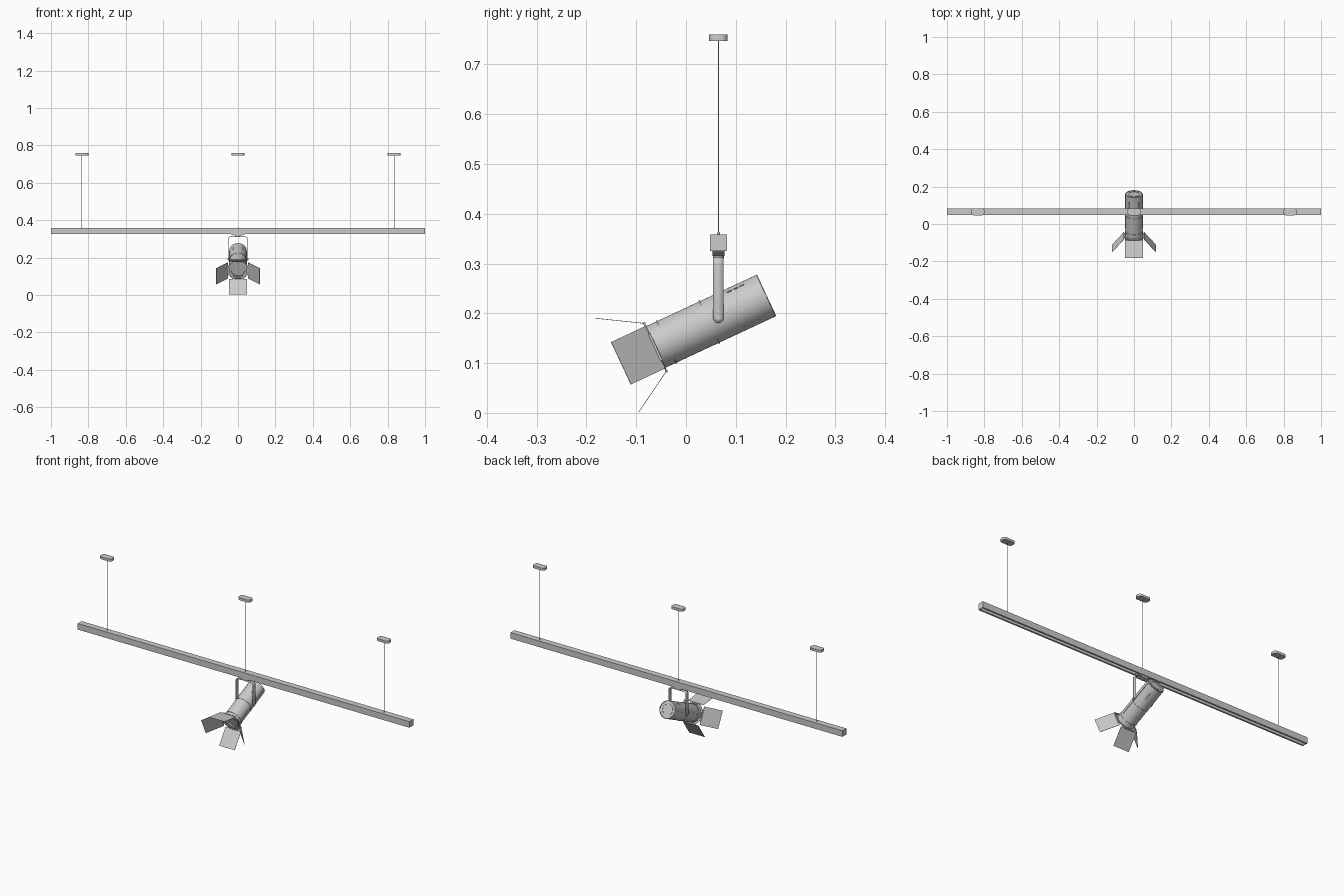
import bpy, bmesh, math
from mathutils import Matrix, Vector

if "Cube" in bpy.data.objects:
    bpy.data.objects.remove(bpy.data.objects["Cube"])

TILT = math.radians(25)
PIVOT = Vector((0, 0.065, 0.191))
LAMP = Matrix.Translation(PIVOT) @ Matrix.Rotation(TILT, 4, 'X')   # local -y is the beam direction


def finish(name, bm, mat=None, smooth=True):
    bmesh.ops.recalc_face_normals(bm, faces=bm.faces)
    me = bpy.data.meshes.new(name)
    bm.to_mesh(me)
    bm.free()
    ob = bpy.data.objects.new(name, me)
    bpy.context.collection.objects.link(ob)
    if mat is not None:
        me.transform(mat)
    if smooth:
        bpy.context.view_layer.objects.active = ob
        bpy.ops.object.select_all(action='DESELECT')
        ob.select_set(True)
        bpy.ops.object.shade_smooth_by_angle(angle=math.radians(35))
    return ob


def box(name, size, loc, mat=None):
    bm = bmesh.new()
    bmesh.ops.create_cube(bm, size=1, matrix=Matrix.Translation(loc) @ Matrix.Diagonal((*size, 1)))
    return finish(name, bm, mat, False)


def rod(name, a, b, r, seg=16, mat=None):
    a, b = Vector(a), Vector(b)
    bm = bmesh.new()
    rot = (b - a).to_track_quat('Z', 'Y').to_matrix().to_4x4()
    bmesh.ops.create_cone(bm, cap_ends=True, segments=seg, radius1=r, radius2=r, depth=(b - a).length,
                          matrix=Matrix.Translation((a + b) / 2) @ rot)
    return finish(name, bm, mat)


def prism(name, pts, vec, mat=None, smooth=False):
    bm = bmesh.new()
    f = bm.faces.new([bm.verts.new(p) for p in pts])
    r = bmesh.ops.extrude_face_region(bm, geom=[f])
    bmesh.ops.translate(bm, vec=vec, verts=[v for v in r['geom'] if isinstance(v, bmesh.types.BMVert)])
    return finish(name, bm, mat, smooth)


def revolve(name, prof, seg=48):
    # closed (distance along beam, radius) loop spun round the lamp axis
    bm = bmesh.new()
    rings = [[bm.verts.new((r * math.cos(2 * math.pi * i / seg), -t, r * math.sin(2 * math.pi * i / seg)))
              for i in range(seg)] for t, r in prof]
    for k, a in enumerate(rings):
        b = rings[(k + 1) % len(rings)]
        for i in range(seg):
            j = (i + 1) % seg
            bm.faces.new((a[i], a[j], b[j], b[i]))
    return finish(name, bm, LAMP)


# Track channel with a slot along the underside
sec = [(-.017, .325), (-.008, .325), (-.008, .329), (-.012, .329), (-.012, .348), (.012, .348),
       (.012, .329), (.008, .329), (.008, .325), (.017, .325), (.017, .358), (-.017, .358)]
prism("track", [(-1, .065 + y, z) for y, z in sec], (2, 0, 0))
for s in (-1, 1):
    box("track_end_cap", (.003, .034, .033), (s * .9985, .065, .3415))

# Ceiling pads and suspension cables
for x in (-.835, 0, .835):
    bm = bmesh.new()
    bmesh.ops.create_cube(bm, size=1, matrix=Matrix.Translation((x, .065, .7535)) @
                          Matrix.Diagonal((.07, .037, .013, 1)))
    edges = [e for e in bm.edges if abs(e.verts[0].co.z - e.verts[1].co.z) > .005]
    bmesh.ops.bevel(bm, geom=edges, offset=.013, segments=6, profile=.5, affect='EDGES')
    finish("ceiling_pad", bm)
    rod("cable", (x, .065, .356), (x, .065, .748), .0012, 8)
    rod("cable_ferrule", (x, .065, .357), (x, .065, .362), .003, 12)

# Track adapter: tapered block and swivel discs
prism("adapter", [(-.042, .053, .328), (.042, .053, .328), (.036, .053, .323), (.012, .053, .315),
                  (-.012, .053, .315), (-.036, .053, .323)], (0, .024, 0))
rod("swivel_disc", (0, .065, .310), (0, .065, .317), .011, 24)

# Yoke: bent strip with rounded arm ends
R, X, TOP = .014, .0515, .312
path = [(-X, .191)]
for c, a0 in ((-X + R, 180), (X - R, 90)):
    for k in range(7):
        a = math.radians(a0 - 15 * k)
        path.append((c + R * math.cos(a), TOP - R + R * math.sin(a)))
path.append((X, .191))
bm = bmesh.new()
rows = [[bm.verts.new((x, .065 + y, z)) for y in (-.0105, .0105)] for x, z in path]
for a, b in zip(rows, rows[1:]):
    bm.faces.new((a[0], a[1], b[1], b[0]))
for row in (rows[0], rows[-1]):
    arc = [bm.verts.new((row[0].co.x, .065 - .0105 * math.cos(math.pi * k / 10),
                         .191 - .0105 * math.sin(math.pi * k / 10))) for k in range(1, 10)]
    bm.faces.new([row[0]] + arc + [row[1]])
yoke = finish("yoke", bm)
mod = yoke.modifiers.new("thickness", 'SOLIDIFY')
mod.thickness, mod.offset = .003, 0
for s in (-1, 1):
    rod("pivot_bolt", (s * .044, .065, .191), (s * .055, .065, .191), .004, 16)

# Lamp housing: hollow tube, vent slots cut in the rear
body = revolve("housing", [(-.107, .0445), (-.1055, .046), (.1385, .046), (.14, .0445), (.14, .043), (-.107, .043)])
bm = bmesh.new()
for a in (32, -32, 148, -148):
    for t in (-.042, -.056, -.070):
        m = Matrix.Rotation(math.radians(a), 4, 'Y') @ Matrix.Translation((0, -t, .045))
        bmesh.ops.create_cube(bm, size=1, matrix=m @ Matrix.Diagonal((.003, .010, .012, 1)))
cutter = finish("vent_cutter", bm, LAMP, False)
cutter.hide_render = True
cutter.hide_viewport = True
cut = body.modifiers.new("vents", 'BOOLEAN')
cut.operation, cut.object, cut.solver = 'DIFFERENCE', cutter, 'EXACT'

# Seam rings, lens rim and side rails
for t in (.02, .115):
    revolve("seam_ring", [(t - .0015, .0455), (t - .0015, .0478), (t + .0015, .0478), (t + .0015, .0455)])
revolve("lens_rim", [(.128, .037), (.128, .0432), (.136, .0432), (.136, .037)])
rod("lens", (0, -.124, 0), (0, -.129, 0), .0432, 48, LAMP)
rod("rear_cap", (0, .099, 0), (0, .104, 0), .0432, 48, LAMP)
revolve("rear_cap_ring", [(-.106, .028), (-.106, .031), (-.102, .031), (-.102, .028)])
for s in (-1, 1):
    box("side_rail", (.0035, .207, .006), (s * .0460, .0035, 0), LAMP)

# Square door frame with a round opening
bm = bmesh.new()
N, H = 48, .049
levels = []
for t in (.138, .141):
    inner, outer = [], []
    for i in range(N):
        a = 2 * math.pi * i / N
        c, s = math.cos(a), math.sin(a)
        k = min(H / max(abs(c), abs(s)), .056)
        inner.append(bm.verts.new((.042 * c, -t, .042 * s)))
        outer.append(bm.verts.new((k * c, -t, k * s)))
    levels.append((inner, outer))
(i0, o0), (i1, o1) = levels
for a, b in ((i0, o0), (o0, o1), (o1, i1), (i1, i0)):
    for i in range(N):
        j = (i + 1) % N
        bm.faces.new((a[i], a[j], b[j], b[i]))
finish("door_frame", bm, LAMP)

# Barn doors on hinge rods: top, right, bottom, left
for label, turn, opening in (("top", 0, 31), ("right", 90, 40), ("bottom", 180, 31), ("left", 270, 40)):
    m = LAMP @ Matrix.Rotation(math.radians(turn), 4, 'Y')
    rod(label + "_hinge", (-.03, -.14, .053), (.03, -.14, .053), .003, 12, m)
    for s in (-1, 1):
        box(label + "_hinge_tab", (.008, .003, .008), (s * .022, -.14, .049), m)
    swing = m @ Matrix.Translation((0, -.14, .053)) @ Matrix.Rotation(-math.radians(opening), 4, 'X')
    box(label + "_door", (.094, .099, .0012), (0, -.0495, 0), swing)
